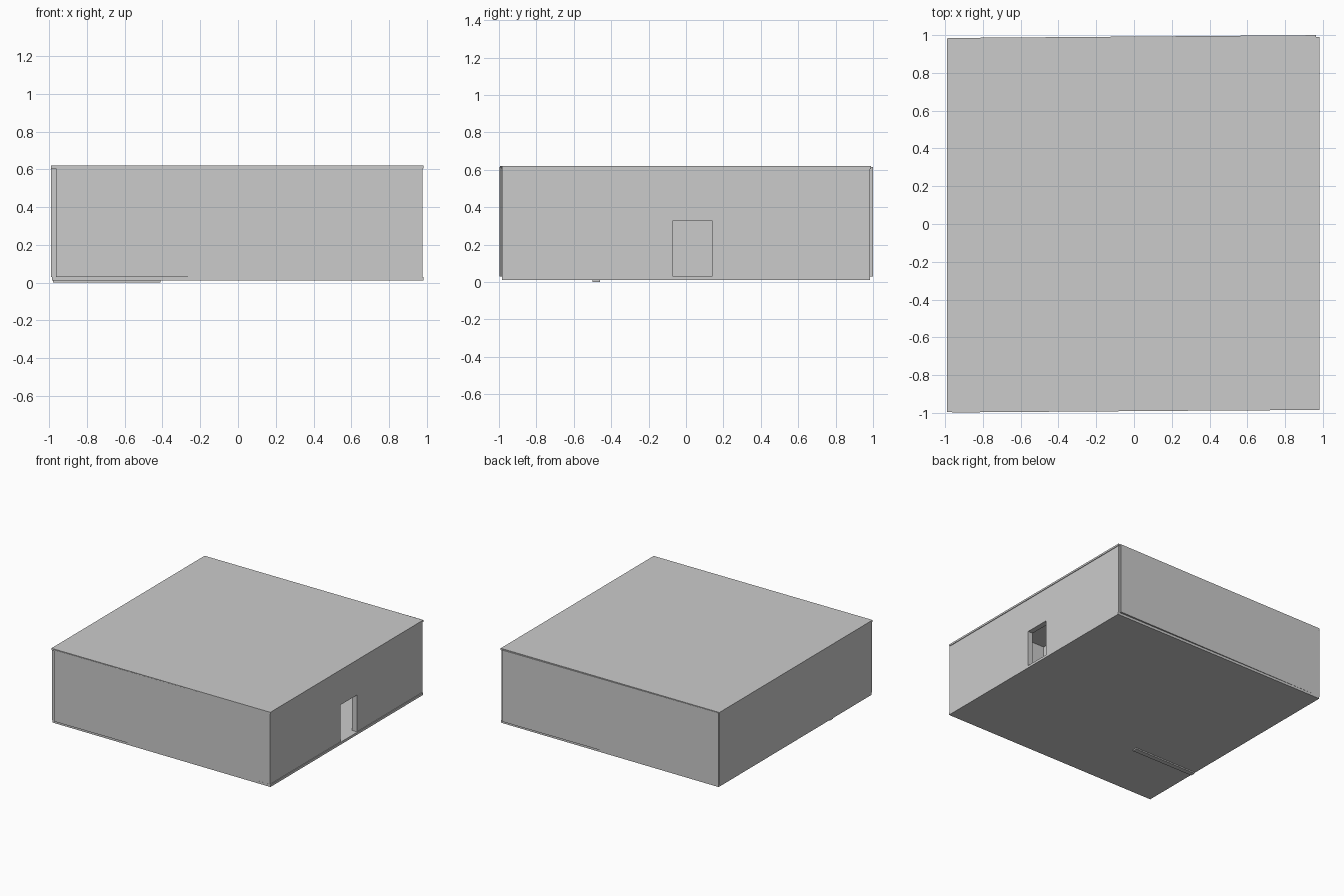
import bpy, bmesh

if "Cube" in bpy.data.objects:
    bpy.data.objects.remove(bpy.data.objects["Cube"])


def prism(name, outline, z0, z1):
    """Extrude a plan outline (counter-clockwise) from z0 to z1."""
    bm = bmesh.new()
    face = bm.faces.new([bm.verts.new((x, y, z0)) for x, y in outline])
    top = bmesh.ops.extrude_face_region(bm, geom=[face])
    verts = [v for v in top["geom"] if isinstance(v, bmesh.types.BMVert)]
    bmesh.ops.translate(bm, verts=verts, vec=(0, 0, z1 - z0))
    bmesh.ops.recalc_face_normals(bm, faces=bm.faces)
    mesh = bpy.data.meshes.new(name)
    bm.to_mesh(mesh)
    bm.free()
    obj = bpy.data.objects.new(name, mesh)
    bpy.context.collection.objects.link(obj)
    return obj


def block(name, x0, x1, y0, y1, z0, z1):
    return prism(name, [(x0, y0), (x1, y0), (x1, y1), (x0, y1)], z0, z1)


FLOOR, CEIL, TOP = 0.03, 0.605, 0.62

# Floor slab and the thin strip under it
block("floor", -0.985, 0.983, -0.985, 0.985, 0.01, FLOOR)
block("underfloor_strip", -0.98, -0.41, -0.5, -0.46, 0.0, 0.01)

# Roof panel, slightly out of square along the back
prism("roof", [(-0.99, -0.995), (0.982, -0.985), (0.982, 0.99), (-0.99, 0.983)], CEIL, TOP)

# Outer walls: the front and back run slightly askew
prism("front_wall", [(-0.965, -0.998), (0.975, -0.984), (0.975, -0.94), (-0.965, -0.954)], FLOOR, CEIL + 0.01)
prism("back_wall", [(-0.985, 0.94), (0.965, 0.955), (0.965, 1.0), (-0.985, 0.985)], FLOOR, CEIL + 0.01)
block("left_wall", -0.99, -0.945, -0.985, 0.98, FLOOR, CEIL)

# Right wall with the doorway: a profile in y and z, given thickness in x
door = [(-0.984, FLOOR), (-0.07, FLOOR), (-0.07, 0.33), (0.14, 0.33), (0.14, FLOOR),
        (0.985, FLOOR), (0.985, CEIL), (-0.984, CEIL)]
right_wall = prism("right_wall", door, 0.933, 0.977)
for v in right_wall.data.vertices:
    v.co = (v.co.z, v.co.x, v.co.y)

# Inner partitions seen through the doorway
block("partition_side", 0.43, 0.933, -0.58, -0.54, FLOOR, CEIL)
block("partition_facing_door", 0.39, 0.43, -0.58, 0.945, FLOOR, CEIL)
